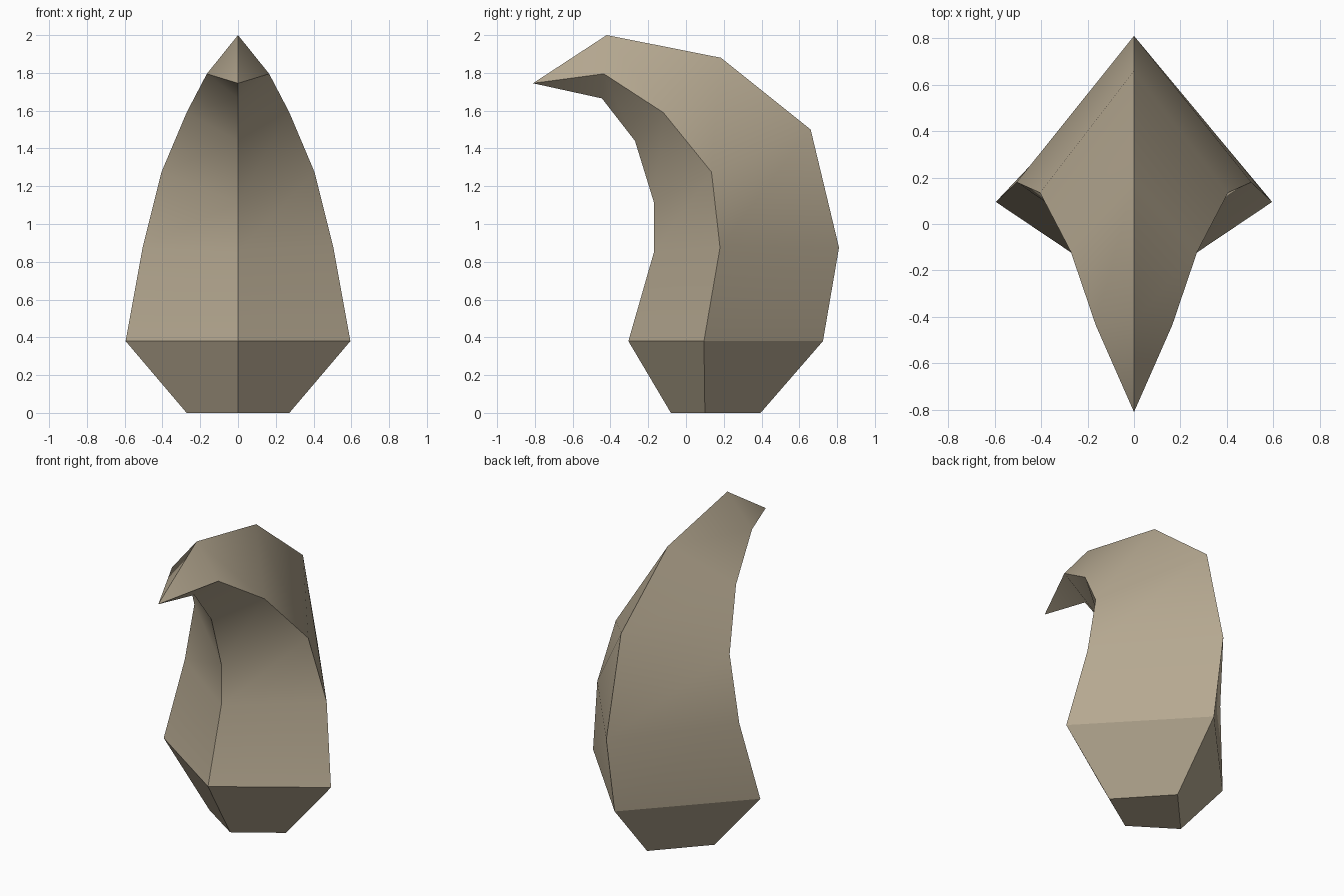
import bpy, bmesh

if "Cube" in bpy.data.objects:
    bpy.data.objects.remove(bpy.data.objects["Cube"])

# Horn cross-sections from base to hook: (half width, front, side, back), each point as (y, z)
SECTIONS = [
    (0.272, (-0.08, 0.0), (0.10, 0.0), (0.395, 0.0)),
    (0.595, (-0.305, 0.38), (0.095, 0.38), (0.725, 0.38)),
    (0.505, (-0.17, 0.85), (0.18, 0.875), (0.81, 0.875)),
    (0.405, (-0.17, 1.115), (0.135, 1.275), (0.66, 1.50)),
    (0.272, (-0.27, 1.44), (-0.12, 1.59), (0.185, 1.88)),
    (0.165, (-0.445, 1.665), (-0.435, 1.795), (-0.42, 2.0)),
]
TIP = (0, -0.81, 1.745)

mat = bpy.data.materials.new("horn tan")
mat.diffuse_color = (0.46, 0.39, 0.28, 1)
mat.use_nodes = True
mat.node_tree.nodes["Principled BSDF"].inputs["Base Color"].default_value = mat.diffuse_color

# Loft the four-sided sections
bm = bmesh.new()
rings = []
for w, front, side, back in SECTIONS:
    pts = [(0, *front), (w, *side), (0, *back), (-w, *side)]
    rings.append([bm.verts.new(p) for p in pts])
tip = bm.verts.new(TIP)

bm.faces.new(rings[0][::-1])
for a, b in zip(rings, rings[1:]):
    for i in range(4):
        j = (i + 1) % 4
        bm.faces.new((a[i], a[j], b[j], b[i]))
for i in range(4):
    bm.faces.new((rings[-1][i], rings[-1][(i + 1) % 4], tip))
bmesh.ops.recalc_face_normals(bm, faces=bm.faces)

# Smooth along the curve, sharp on the four ridges and the lower two rims
for f in bm.faces:
    f.smooth = True
level = {v: k for k, ring in enumerate(rings) for v in ring}
level[tip] = len(rings)
for e in bm.edges:
    k0, k1 = (level[v] for v in e.verts)
    e.smooth = k0 == k1 and k0 > 1

mesh = bpy.data.meshes.new("curved_horn")
bm.to_mesh(mesh)
bm.free()
mesh.materials.append(mat)
horn = bpy.data.objects.new("curved_horn", mesh)
bpy.context.collection.objects.link(horn)
